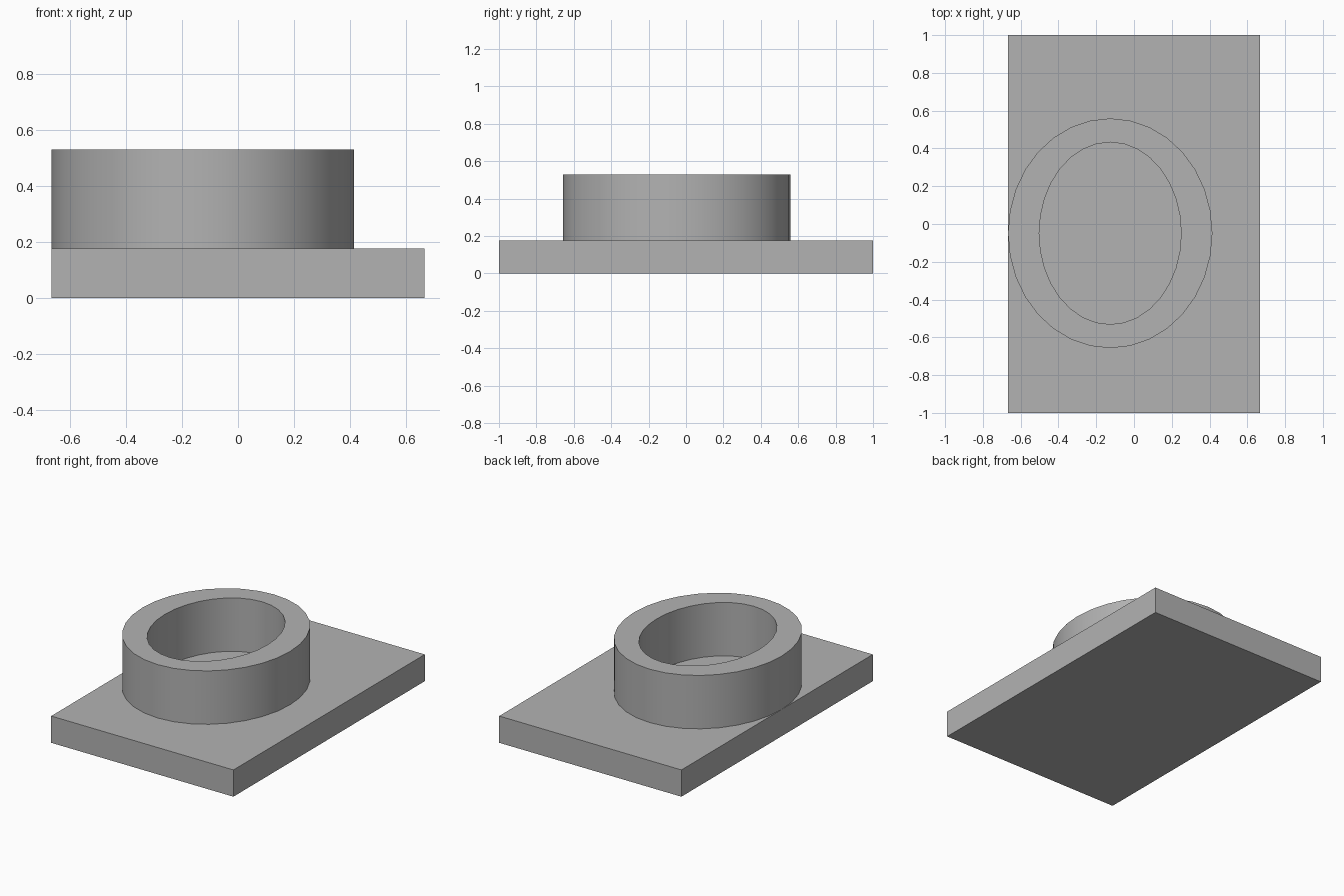
import bpy
import bmesh
import math

cube = bpy.data.objects.get("Cube")
if cube:
    bpy.data.objects.remove(cube, do_unlink=True)

PLATE_TOP, RING_TOP = 0.177, 0.53
SIDES = 32

grey = bpy.data.materials.new("plain grey")
grey.use_nodes = True
color = (0.45, 0.45, 0.45, 1)
grey.diffuse_color = color
grey.node_tree.nodes["Principled BSDF"].inputs["Base Color"].default_value = color


def add_object(name, bm):
    bmesh.ops.recalc_face_normals(bm, faces=bm.faces[:])
    mesh = bpy.data.meshes.new(name)
    bm.to_mesh(mesh)
    bm.free()
    mesh.materials.append(grey)
    obj = bpy.data.objects.new(name, mesh)
    bpy.context.collection.objects.link(obj)
    return obj


def ellipse(bm, rx, ry, z):
    angles = [math.tau * i / SIDES for i in range(SIDES)]
    return [bm.verts.new((rx * math.cos(a), ry * math.sin(a), z)) for a in angles]


# Rectangular base plate
bm = bmesh.new()
bmesh.ops.create_cube(bm, size=1)
for v in bm.verts:
    v.co.x *= 1.333
    v.co.y *= 2
    v.co.z = (v.co.z + 0.5) * PLATE_TOP
add_object("base_plate", bm)

# Oval collar, open in the middle down to the plate
bm = bmesh.new()
outer, inner = (0.541, 0.608), (0.376, 0.482)
loops = [ellipse(bm, *outer, PLATE_TOP), ellipse(bm, *outer, RING_TOP),
         ellipse(bm, *inner, RING_TOP), ellipse(bm, *inner, PLATE_TOP)]
for a, b in zip(loops, loops[1:]):
    for i in range(SIDES):
        j = (i + 1) % SIDES
        bm.faces.new((a[i], a[j], b[j], b[i]))
collar = add_object("oval_collar", bm)
collar.location = (-0.126, -0.049, 0)

# Smooth walls with crisp rims
bpy.ops.object.select_all(action="DESELECT")
collar.select_set(True)
bpy.context.view_layer.objects.active = collar
bpy.ops.object.shade_smooth_by_angle(angle=math.radians(30))
